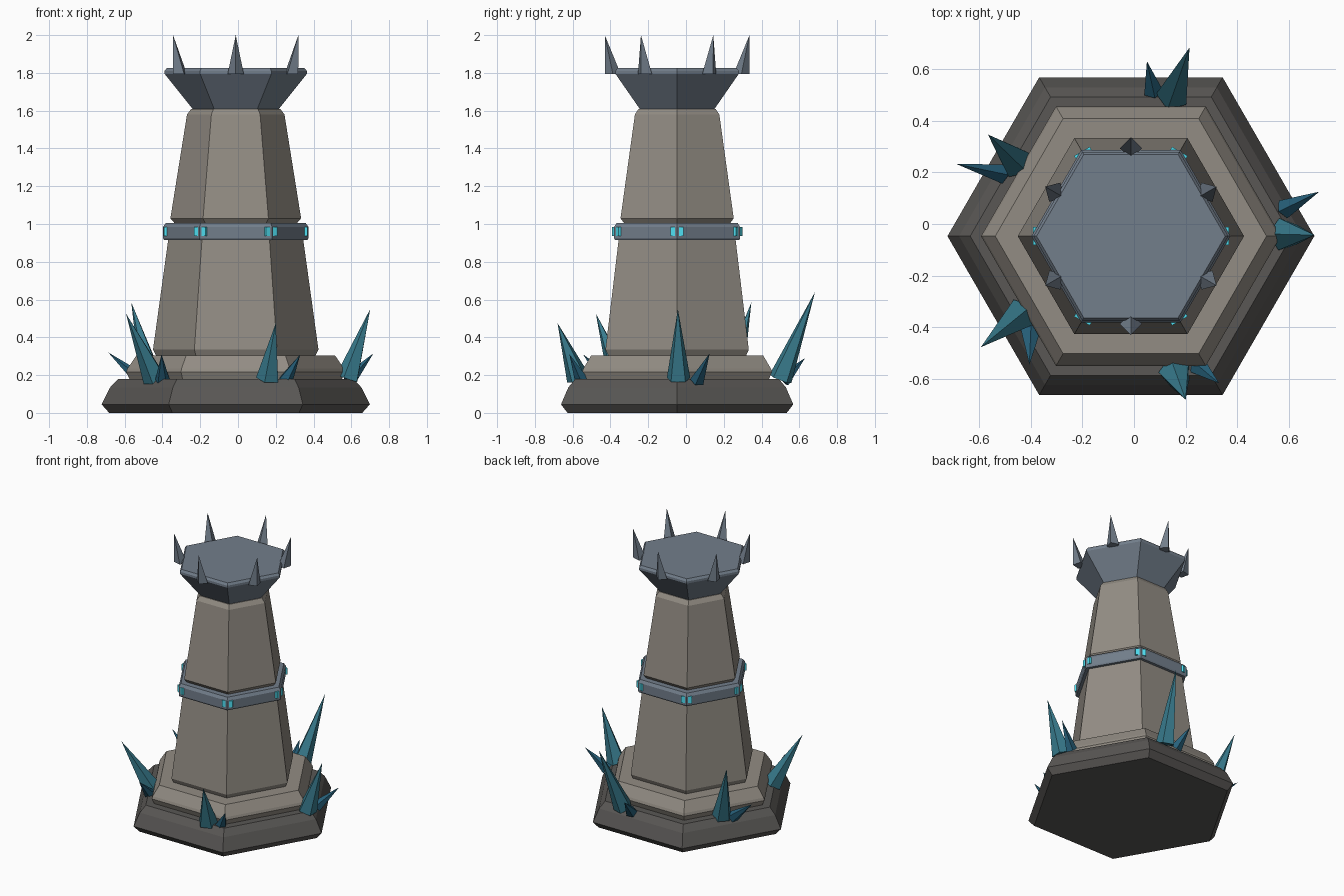
import bpy, bmesh, math
from mathutils import Matrix, Vector

if "Cube" in bpy.data.objects:
    bpy.data.objects.remove(bpy.data.objects["Cube"])

CX, CY = -0.012, -0.047          # tower axis


def material(name, rgb):
    m = bpy.data.materials.new(name)
    m.diffuse_color = (*rgb, 1)
    m.use_nodes = True
    m.node_tree.nodes["Principled BSDF"].inputs["Base Color"].default_value = m.diffuse_color
    return m


DARK = material("dark_stone", (0.10, 0.095, 0.09))
STONE = material("stone", (0.29, 0.265, 0.23))
SLATE = material("slate", (0.17, 0.21, 0.26))
TEAL = material("teal_crystal", (0.04, 0.20, 0.27))
BLUE = material("blue_crystal", (0.02, 0.12, 0.20))
GLOW = material("glow", (0.08, 0.75, 0.90))


def finish(name, bm, mat):
    bmesh.ops.recalc_face_normals(bm, faces=bm.faces)
    mesh = bpy.data.meshes.new(name)
    bm.to_mesh(mesh)
    bm.free()
    mesh.materials.append(mat)
    ob = bpy.data.objects.new(name, mesh)
    bpy.context.collection.objects.link(ob)
    return ob


def hex_stack(name, profile, mat):
    """Closed hexagonal solid from (radius, z) rings, corners on the x axis."""
    bm = bmesh.new()
    rings = [[bm.verts.new((CX + r * math.cos(k * math.pi / 3),
                            CY + r * math.sin(k * math.pi / 3), z)) for k in range(6)]
             for r, z in profile]
    for a, b in zip(rings, rings[1:]):
        for k in range(6):
            n = (k + 1) % 6
            bm.faces.new((a[k], a[n], b[n], b[k]))
    bm.faces.new(rings[0][::-1])
    bm.faces.new(rings[-1])
    return finish(name, bm, mat)


def crystal(name, base, tip, radius, mat):
    """Five-sided shard whose base is square to its axis."""
    base, tip = Vector(base), Vector(tip)
    axis = tip - base
    bm = bmesh.new()
    bmesh.ops.create_cone(bm, cap_ends=True, segments=5, radius1=radius, radius2=0,
                          depth=axis.length,
                          matrix=Matrix.Translation((base + tip) / 2)
                          @ axis.to_track_quat('Z', 'Y').to_matrix().to_4x4())
    bmesh.ops.remove_doubles(bm, verts=bm.verts, dist=1e-5)
    finish(name, bm, mat)


# Tower body, bottom to top
hex_stack("base", [(.67, 0), (.71, .045), (.665, .135), (.622, .18)], DARK)
hex_stack("plinth", [(.56, .175), (.58, .217), (.573, .235), (.525, .305)], STONE)
hex_stack("lower_shaft", [(.42, .30), (.438, .335), (.357, .92), (.335, .96)], STONE)
hex_stack("band", [(.38, .915), (.385, .925), (.385, .985), (.37, 1.005)], SLATE)
hex_stack("upper_shaft", [(.32, 1.0), (.346, 1.03), (.258, 1.58), (.235, 1.61)], STONE)
hex_stack("cap", [(.225, 1.605), (.377, 1.795), (.377, 1.81), (.365, 1.825)], SLATE)

for k in range(6):
    # Glowing studs wrapped over the band corners
    rot = Matrix.Translation((CX, CY, 0)) @ Matrix.Rotation(k * math.pi / 3, 4, 'Z')
    bm = bmesh.new()
    bmesh.ops.create_cube(bm, size=1, matrix=rot @ Matrix.Translation((.362, 0, .961))
                          @ Matrix.Diagonal((.034, .07, .047, 1)))
    finish(f"band_stud_{k + 1}", bm, GLOW)

    # Crown spikes in the middle of each cap side, tips leaning outwards
    rot = rot @ Matrix.Rotation(math.pi / 6, 4, 'Z')
    bm = bmesh.new()
    ring = [bm.verts.new(rot @ Vector((.34 + dx, dy, 1.793)))
            for dx, dy in ((.042, 0), (0, .043), (-.042, 0), (0, -.043))]
    tip = bm.verts.new(rot @ Vector((.383, 0, 2.0)))
    bm.faces.new(ring)
    for i in range(4):
        bm.faces.new((ring[i], ring[(i + 1) % 4], tip))
    finish(f"crown_spike_{k + 1}", bm, SLATE)

# Crystal clusters on the base ledge: (large base, large tip, small base, small tip)
clusters = {
    "right": ((.58, -.04, .18), (.70, -.043, .55), (.585, .06, .17), (.717, .125, .315)),
    "back": ((.15, .50, .18), (.215, .683, .64), (.075, .515, .17), (.05, .63, .29)),
    "back_left": ((-.455, .24, .18), (-.565, .346, .585), (-.51, .195, .17), (-.687, .232, .32)),
    "front_left": ((-.44, -.352, .18), (-.593, -.477, .525), (-.40, -.42, .17), (-.405, -.545, .31)),
    "front": ((.16, -.57, .18), (.20, -.68, .475), (.25, -.55, .17), (.33, -.617, .31)),
}
for name, (b1, t1, b2, t2) in clusters.items():
    crystal(f"large_crystal_{name}", b1, t1, .065, TEAL)
    crystal(f"small_crystal_{name}", b2, t2, .04, BLUE)
